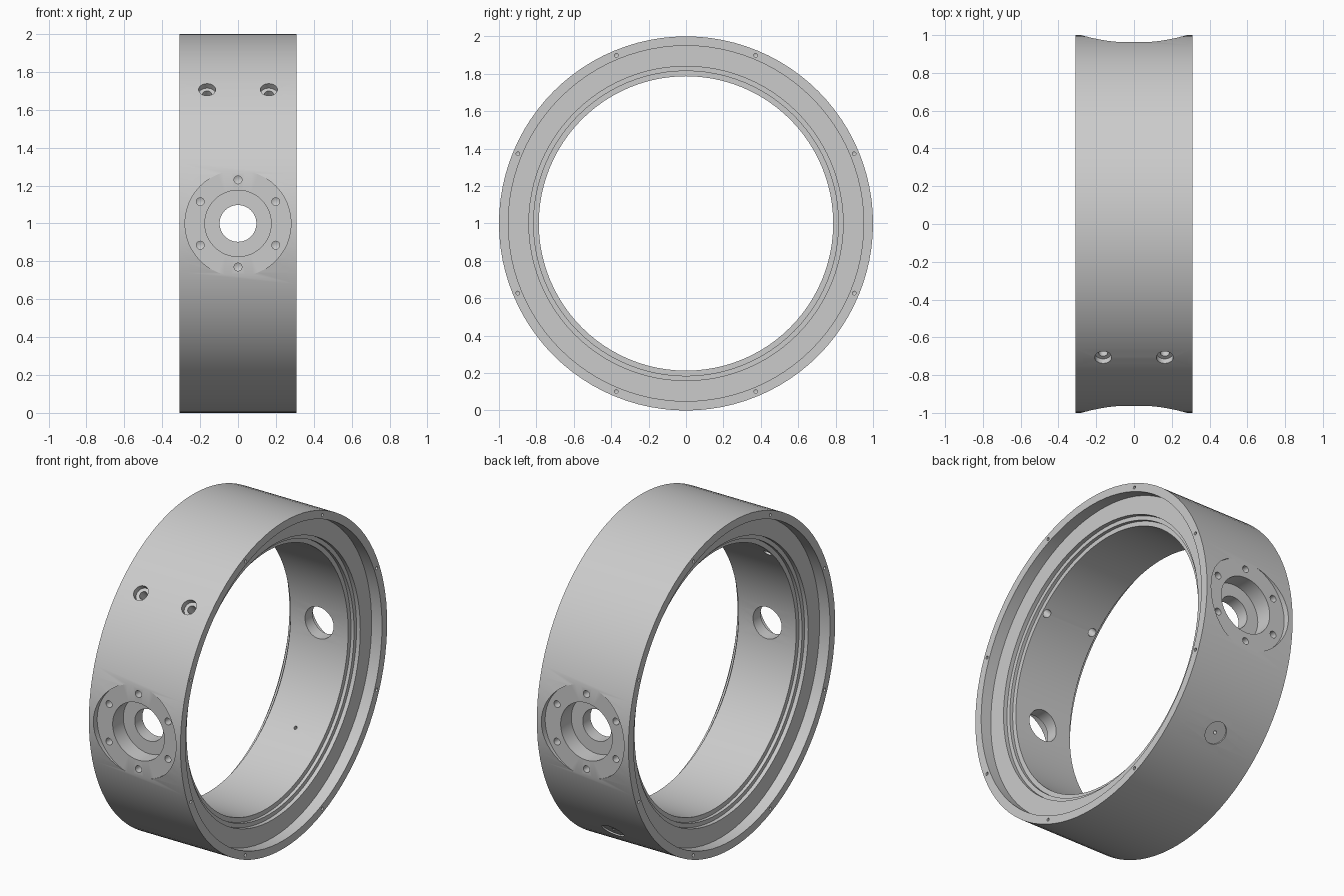
import bpy, bmesh
from math import sin, cos, radians, pi
from mathutils import Vector, Matrix

if "Cube" in bpy.data.objects:
    bpy.data.objects.remove(bpy.data.objects["Cube"])

CENTRE = Vector((0, 0, 1))


def lathe(bm, profile, closed, segs, origin, axis):
    """Spin (radius, height) points round an axis; merge into bm."""
    tmp = bmesh.new()
    vs = [tmp.verts.new((r, 0, h)) for r, h in profile]
    es = [tmp.edges.new(p) for p in zip(vs, vs[1:])]
    if closed:
        es.append(tmp.edges.new((vs[-1], vs[0])))
    bmesh.ops.spin(tmp, geom=vs + es, cent=(0, 0, 0), axis=(0, 0, 1),
                   angle=2 * pi, steps=segs)
    bmesh.ops.remove_doubles(tmp, verts=tmp.verts[:], dist=1e-5)
    bmesh.ops.recalc_face_normals(tmp, faces=tmp.faces[:])
    rot = Vector(axis).to_track_quat('Z', 'Y').to_matrix().to_4x4()
    tmp.transform(Matrix.Translation(origin) @ rot)
    mesh = bpy.data.meshes.new("part")
    tmp.to_mesh(mesh)
    tmp.free()
    bm.from_mesh(mesh)
    bpy.data.meshes.remove(mesh)


def bore(bm, steps, bottom, origin, axis, segs, top=1.1):
    """Stepped hole: steps are (radius, floor height), widest first."""
    prof, h = [(0, top)], top
    for r, floor in steps:
        prof += [(r, h), (r, floor)]
        h = floor
    prof.append((0, bottom))
    lathe(bm, prof, False, segs, origin, axis)


def finish(bm, name):
    mesh = bpy.data.meshes.new(name)
    bm.to_mesh(mesh)
    bm.free()
    ob = bpy.data.objects.new(name, mesh)
    bpy.context.collection.objects.link(ob)
    return ob


# Ring body: rim, recessed seat and stepped inner lip on both ends
half = [(0.787, 0.195), (0.815, 0.195), (0.815, 0.215), (0.84, 0.215),
        (0.84, 0.24), (0.95, 0.24), (0.95, 0.31), (1.0, 0.31)]
bm = bmesh.new()
lathe(bm, half + [(r, -h) for r, h in reversed(half)], True, 96, CENTRE, (1, 0, 0))
ring = finish(bm, "ring_housing")

# Stepped bores: front and back ports, upper screw holes, lower vent
bm = bmesh.new()
for s in (-1, 1):
    bore(bm, [(0.28, 0.963), (0.175, 0.86), (0.097, 0.7)], 0.7, CENTRE, (0, s, 0), 48)
    bore(bm, [(0.045, 0.965), (0.024, 0.7)], 0.7, CENTRE + Vector((s * 0.163, 0, 0)),
         (0, -cos(pi / 4), sin(pi / 4)), 24)
bore(bm, [(0.067, 0.99), (0.01, 0.7)], 0.7, CENTRE,
     (0, cos(pi / 4), -sin(pi / 4)), 32)
bores = finish(bm, "bore_cutter")

# Blind bolt holes round each port and on each end rim
bm = bmesh.new()
for s in (-1, 1):
    for i in range(6):
        a = radians(30 + 60 * i)
        bore(bm, [(0.021, 0.89)], 0.88,
             CENTRE + Vector((0.23 * cos(a), 0, 0.23 * sin(a))), (0, s, 0), 16)
    for i in range(8):
        a = radians(22.5 + 45 * i)
        bore(bm, [(0.01, 0.25)], 0.245,
             CENTRE + Vector((0, 0.973 * cos(a), 0.973 * sin(a))), (s, 0, 0), 12, 0.4)
holes = finish(bm, "bolt_hole_cutter")

bpy.context.view_layer.objects.active = ring
ring.select_set(True)
for cutter in (bores, holes):
    cutter.hide_render = True
    mod = ring.modifiers.new(cutter.name, 'BOOLEAN')
    mod.operation = 'DIFFERENCE'
    mod.solver = 'EXACT'
    mod.object = cutter
    bpy.ops.object.modifier_apply(modifier=mod.name)
    bpy.data.objects.remove(cutter)

bpy.ops.object.shade_smooth_by_angle(angle=radians(25))
